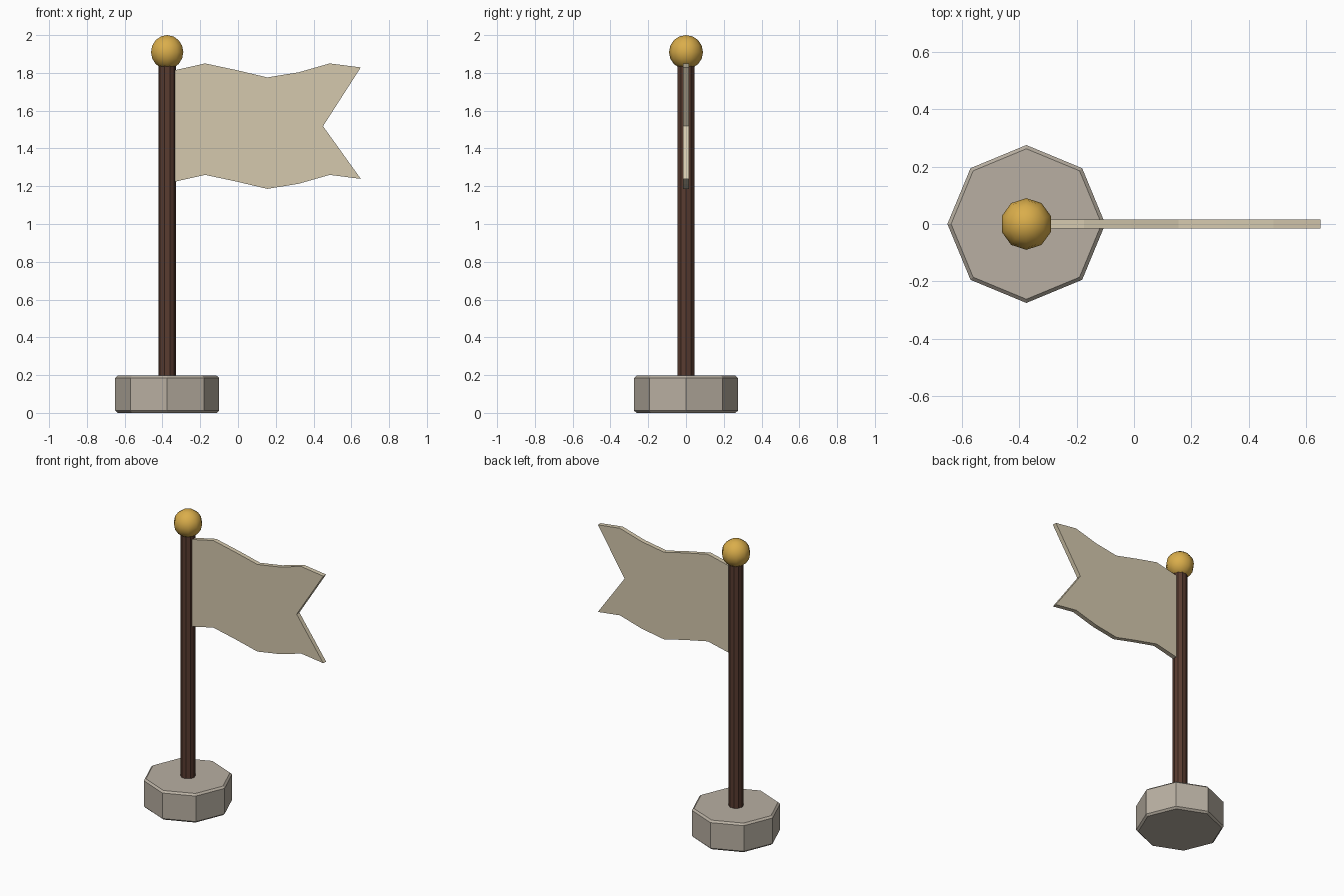
import bpy, bmesh, math

if "Cube" in bpy.data.objects:
    bpy.data.objects.remove(bpy.data.objects["Cube"])

CX = -0.375  # pole axis


def colour(obj, name, rgb):
    mat = bpy.data.materials.new(name)
    mat.diffuse_color = (*rgb, 1)
    mat.use_nodes = True
    mat.node_tree.nodes["Principled BSDF"].inputs["Base Color"].default_value = mat.diffuse_color
    obj.data.materials.append(mat)


def prism(name, sides, radius, z0, z1, start=0.0):
    bpy.ops.mesh.primitive_cylinder_add(vertices=sides, radius=radius, depth=z1 - z0,
                                        location=(CX, 0, (z0 + z1) / 2),
                                        rotation=(0, 0, start))
    obj = bpy.context.object
    obj.name = name
    return obj


# Octagonal stone base with a softened edge
base = prism("base", 8, 0.275, 0, 0.197)
bevel = base.modifiers.new("edge", "BEVEL")
bevel.width = 0.012
bevel.segments = 1
bevel.limit_method = 'ANGLE'
bevel.angle_limit = math.radians(60)
colour(base, "stone", (0.48, 0.43, 0.36))

# Wooden pole
pole = prism("pole", 10, 0.046, 0.18, 1.86, math.pi / 2)
colour(pole, "dark_wood", (0.10, 0.045, 0.03))

# Gold ball on top
bpy.ops.mesh.primitive_uv_sphere_add(segments=10, ring_count=8, radius=0.09,
                                     location=(CX, 0, 1.91))
ball = bpy.context.object
ball.name = "finial_ball"
bpy.ops.object.shade_smooth()
colour(ball, "gold", (0.70, 0.42, 0.07))

# Waving swallow-tailed flag: same wave along the top and bottom edges
wave = [1.813, 1.85, 1.815, 1.776, 1.803, 1.85, 1.829]
x0, x1, drop, half = -0.339, 0.65, 0.59, 0.015
xs = [x0 + (x1 - x0) * i / 6 for i in range(7)]
outline = [(x, z - drop) for x, z in zip(xs, wave)] + [(0.45, 1.518)]
outline += list(zip(xs, wave))[::-1]
bm = bmesh.new()
face = bm.faces.new([bm.verts.new((x, -half, z)) for x, z in outline])
ext = bmesh.ops.extrude_face_region(bm, geom=[face], use_keep_orig=True)
back = [v for v in ext["geom"] if isinstance(v, bmesh.types.BMVert)]
bmesh.ops.translate(bm, verts=back, vec=(0, 2 * half, 0))
bmesh.ops.recalc_face_normals(bm, faces=bm.faces)
mesh = bpy.data.meshes.new("flag")
bm.to_mesh(mesh)
bm.free()
flag = bpy.data.objects.new("flag", mesh)
bpy.context.collection.objects.link(flag)
colour(flag, "cloth", (0.66, 0.58, 0.42))
